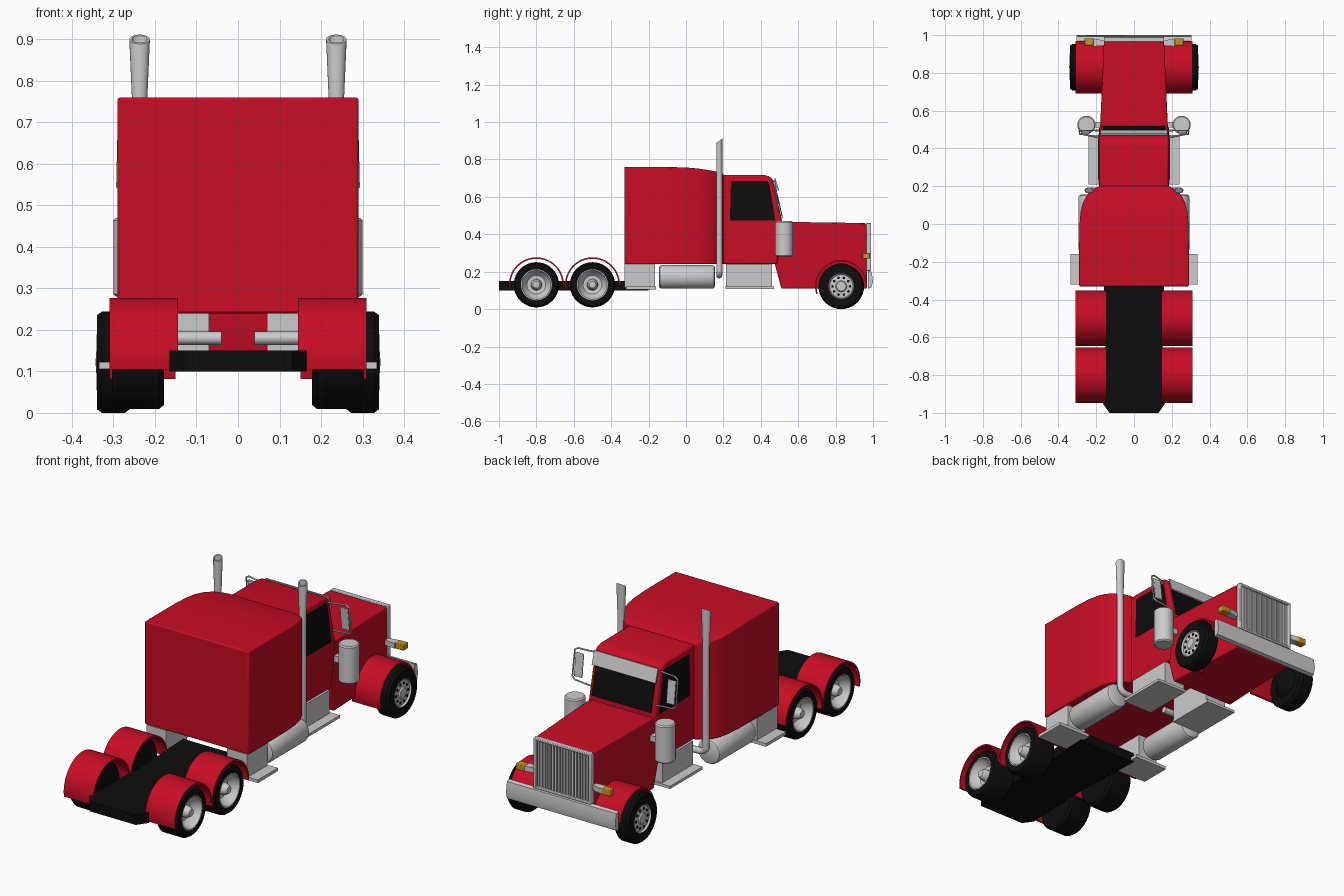
import bpy, bmesh
from math import sin, cos, radians, pi
from mathutils import Matrix, Vector

if "Cube" in bpy.data.objects:
    bpy.data.objects.remove(bpy.data.objects["Cube"])


def mat(name, c):
    m = bpy.data.materials.new(name)
    m.diffuse_color = (*c, 1)
    m.use_nodes = True
    m.node_tree.nodes["Principled BSDF"].inputs["Base Color"].default_value = m.diffuse_color
    return m


RED = mat("red_paint", (0.58, 0.004, 0.018))
BLACK = mat("black", (0.004, 0.004, 0.004))
AMBER = mat("amber", (0.6, 0.3, 0.01))
SIDES = ((1, "right"), (-1, "left"))


def finish(name, bm, m=None, bevel=0, angle=35):
    bmesh.ops.remove_doubles(bm, verts=bm.verts, dist=1e-5)
    bmesh.ops.recalc_face_normals(bm, faces=bm.faces)
    me = bpy.data.meshes.new(name)
    bm.to_mesh(me)
    bm.free()
    ob = bpy.data.objects.new(name, me)
    bpy.context.collection.objects.link(ob)
    if m:
        me.materials.append(m)
    bpy.ops.object.select_all(action='DESELECT')
    ob.select_set(True)
    bpy.context.view_layer.objects.active = ob
    bpy.ops.object.shade_smooth_by_angle(angle=radians(angle))
    if bevel:
        b = ob.modifiers.new("bevel", 'BEVEL')
        b.width, b.segments, b.limit_method, b.angle_limit = bevel, 2, 'ANGLE', radians(40)
    return ob


def prism(name, pts, lo, hi, m=None, axis='x', bevel=0, taper=None):
    """Extrude a 2D outline along x (points are y,z) or z (points are x,y)."""
    bm = bmesh.new()
    put = (lambda p, h: (h * (taper(p[0]) if taper else 1), *p)) if axis == 'x' else (lambda p, h: (*p, h))
    a, b = [[bm.verts.new(put(p, h)) for p in pts] for h in (lo, hi)]
    bm.faces.new(a)
    bm.faces.new(b)
    for i in range(len(pts)):
        j = (i + 1) % len(pts)
        bm.faces.new((a[i], a[j], b[j], b[i]))
    return finish(name, bm, m, bevel)


def box(name, x, y, z, m=None, bevel=0):
    return prism(name, [(y[0], z[0]), (y[1], z[0]), (y[1], z[1]), (y[0], z[1])], *x, m, 'x', bevel)


def lathe(name, prof, loc, axis='z', m=None, flip=1, n=40):
    """Revolve (radius, height) points about an axis through loc."""
    bm = bmesh.new()
    rings = []
    for r, h in prof:
        rings.append([bm.verts.new((r * cos(2 * pi * i / n), r * sin(2 * pi * i / n), h * flip))
                      for i in range(n)] if r else [bm.verts.new((0, 0, h * flip))] * n)
    for p, q in zip(rings, rings[1:]):
        for i in range(n):
            j = (i + 1) % n
            vs = list(dict.fromkeys((p[i], p[j], q[j], q[i])))
            if len(vs) > 2:
                bm.faces.new(vs)
    rot = {'x': Matrix.Rotation(pi / 2, 4, 'Y'), 'y': Matrix.Rotation(-pi / 2, 4, 'X'), 'z': Matrix()}[axis]
    bm.transform(Matrix.Translation(loc) @ rot)
    return finish(name, bm, m)


def tube(name, pts, r, cyclic=False):
    c = bpy.data.curves.new(name, 'CURVE')
    c.dimensions, c.bevel_depth, c.bevel_resolution, c.use_fill_caps = '3D', r, 4, True
    s = c.splines.new('POLY')
    s.points.add(len(pts) - 1)
    for p, q in zip(s.points, pts):
        p.co = (*q, 1)
    s.use_cyclic_u = cyclic
    s.use_smooth = True
    ob = bpy.data.objects.new(name, c)
    bpy.context.collection.objects.link(ob)
    return ob


def arch(cy, cz, r, t, a0, a1, n=28):
    ang = [radians(a0 + (a1 - a0) * i / n) for i in range(n + 1)]
    return ([(cy + r * cos(a), cz + r * sin(a)) for a in ang]
            + [(cy + (r - t) * cos(a), cz + (r - t) * sin(a)) for a in reversed(ang)])


# sleeper: lofted box with rounded front corners and dropping roof
bm = bmesh.new()
prev = None
for y, w, top in ((-.33, .29, .76), (-.1, .29, .76), (0, .288, .757), (.06, .283, .752), (.11, .272, .745),
                  (.15, .252, .738), (.18, .225, .73), (.2, .185, .724)):
    ring = [bm.verts.new(v) for v in ((-w, y, .24), (w, y, .24), (w, y, top), (-w, y, top))]
    if prev:
        for i in range(4):
            bm.faces.new((prev[i], prev[(i + 1) % 4], ring[(i + 1) % 4], ring[i]))
    else:
        bm.faces.new(ring)
    prev = ring
bm.faces.new(prev)
finish("sleeper", bm, RED, .006)

# cab, with slanted windscreen, and tapered hood
prism("cab", [(.18, .24), (.49, .24), (.515, .465), (.47, .67), (.462, .695), (.445, .71), (.42, .716), (.18, .718)],
      -.185, .185, RED, bevel=.01)
prism("hood", [(.51, .11), (.967, .11), (.967, .45), (.958, .46), (.7, .464), (.5, .466), (.475, .24)],
      -1, 1, RED, bevel=.006, taper=lambda y: .18 - (y - .5) * .045)
prism("windscreen", [(.513, .49), (.518, .49), (.478, .665), (.473, .665)], -.165, .165, BLACK)
prism("sun_visor", [(.472, .7), (.478, .7), (.498, .635), (.492, .632)], -.178, .178)
box("cowl_trim", (-.17, .17), (.5, .512), (.462, .47), BLACK)

# grille with vertical bars
box("grille_back", (-.145, .145), (.966, .972), (.21, .45))
for i in range(18):
    x = -.136 + i * .016
    box(f"grille_bar_{i}", (x - .005, x + .005), (.97, .984), (.215, .445))
for z in (.205, .448):
    box("grille_rail", (-.16, .16), (.964, .99), (z, z + .012), bevel=.003)
prism("bumper", [(.972, .11), (.992, .115), (1, .15), (.992, .2), (.972, .205)], -.305, .305)

# chassis frame
prism("chassis_frame", [(-.13, -1), (.13, -1), (.165, -.95), (.15, -.6), (.165, -.2), (-.165, -.2), (-.15, -.6), (-.165, -.95)],
      .1, .15, BLACK, 'z')

for s, side in SIDES:
    def sx(a, b):
        return (s * a, s * b)

    # grille posts and side windows
    box(side + "_grille_post", sx(.146, .16), (.964, .99), (.205, .46), bevel=.003)
    prism(side + "_window", [(.235, .475), (.478, .475), (.445, .672), (.435, .685), (.24, .685)],
          s * .18, s * .188, BLACK)

    # front wheel
    wf = (0, .83, .122)
    lathe(side + "_front_tyre", [(0, .2), (.07, .26), (.112, .26), (.122, .272), (.122, .328), (.113, .34), (.07, .34),
                                 (.066, .325), (0, .325)], wf, 'x', BLACK, s)
    lathe(side + "_front_rim", [(.07, .338), (.066, .341), (.062, .333), (.03, .336), (.025, .342), (0, .343)],
          wf, 'x', None, s)
    for i in range(10):
        a = 2 * pi * i / 10
        lathe(f"{side}_rim_hole_{i}", [(.007, .33), (.007, .337), (0, .337)],
              (0, .83 + .047 * cos(a), .122 + .047 * sin(a)), 'x', BLACK, s, 12)
    prism(side + "_front_fender", arch(.83, .122, .14, .008, 10, 197), s * .15, s * .31, RED)

    # rear wheels and fenders
    for k, y in enumerate((-.5, -.8)):
        c = (0, y, .13)
        tag = f"{side}_rear_{k}"
        lathe(tag + "_tyre", [(0, .178), (.11, .178), (.121, .19), (.121, .29), (.112, .303), (.082, .303), (.078, .28),
                              (.05, .25), (0, .25)], c, 'x', BLACK, s)
        lathe(tag + "_rim", [(.083, .304), (.078, .304), (.07, .28), (.05, .258), (.03, .256), (.027, .285), (.018, .3),
                             (0, .303)], c, 'x', None, s)
        prism(tag + "_fender", arch(y, .13, .147, .008, 0, 190), s * .145, s * .31, RED)

    # exhaust stack: flared, slant-cut top and elbow to the inside
    st = lathe(side + "_exhaust_stack", [(.016, .2), (.016, .7), (.016, .9), (.012, .9), (.012, .87), (0, .87)],
               (s * .237, .178, 0), 'z', None, 1, 24)
    for v in st.data.vertices:
        if v.co.z > .75:
            v.co.x = s * .237 + (v.co.x - s * .237) * 1.55
            v.co.z += (v.co.y - .178) * .7
    tube(side + "_exhaust_elbow", [(s * .237, .178, .24), (s * .237, .178, .212), (s * .232, .178, .195),
                                   (s * .222, .178, .185), (s * .205, .178, .18), (s * .04, .178, .18)], .016)

    # fuel tank, tool boxes and steps
    lathe(side + "_fuel_tank", [(0, -.145), (.05, -.145), (.059, -.14), (.063, -.13), (.063, .14), (.059, .15),
                                (.05, .155), (0, .155)], (s * .232, 0, .172), 'y')
    box(side + "_rear_box", sx(.17, .28), (-.33, -.165), (.115, .24))
    box(side + "_rear_step", sx(.15, .335), (-.32, -.16), (.106, .122))
    box(side + "_cab_box", sx(.07, .19), (.215, .46), (.115, .24))
    box(side + "_cab_step", sx(.07, .24), (.21, .47), (.108, .122))

    # air cleaner
    lathe(side + "_air_cleaner", [(0, .28), (.042, .28), (.048, .286), (.048, .464), (.042, .47), (0, .47)],
          (s * .252, .525, 0))
    box(side + "_air_cleaner_bracket", sx(.17, .22), (.51, .54), (.36, .39))

    # mirror and its tubular frame
    prism(side + "_mirror", [(.474, .665), (.482, .665), (.496, .55), (.488, .55)], s * .235, s * .28, bevel=.003)
    tube(side + "_mirror_frame", [(s * .175, .455, .68), (s * .27, .474, .685), (s * .287, .476, .675),
                                  (s * .29, .492, .545), (s * .275, .495, .533), (s * .18, .495, .525)], .004)

    # headlight pod and amber signal
    prism(side + "_light_pod", [(s * .15, .945), (s * .215, .94), (s * .215, .982), (s * .15, .97)], .272, .298, None, 'z')
    box(side + "_turn_signal", sx(.215, .262), (.945, .983), (.27, .3), AMBER, .003)
